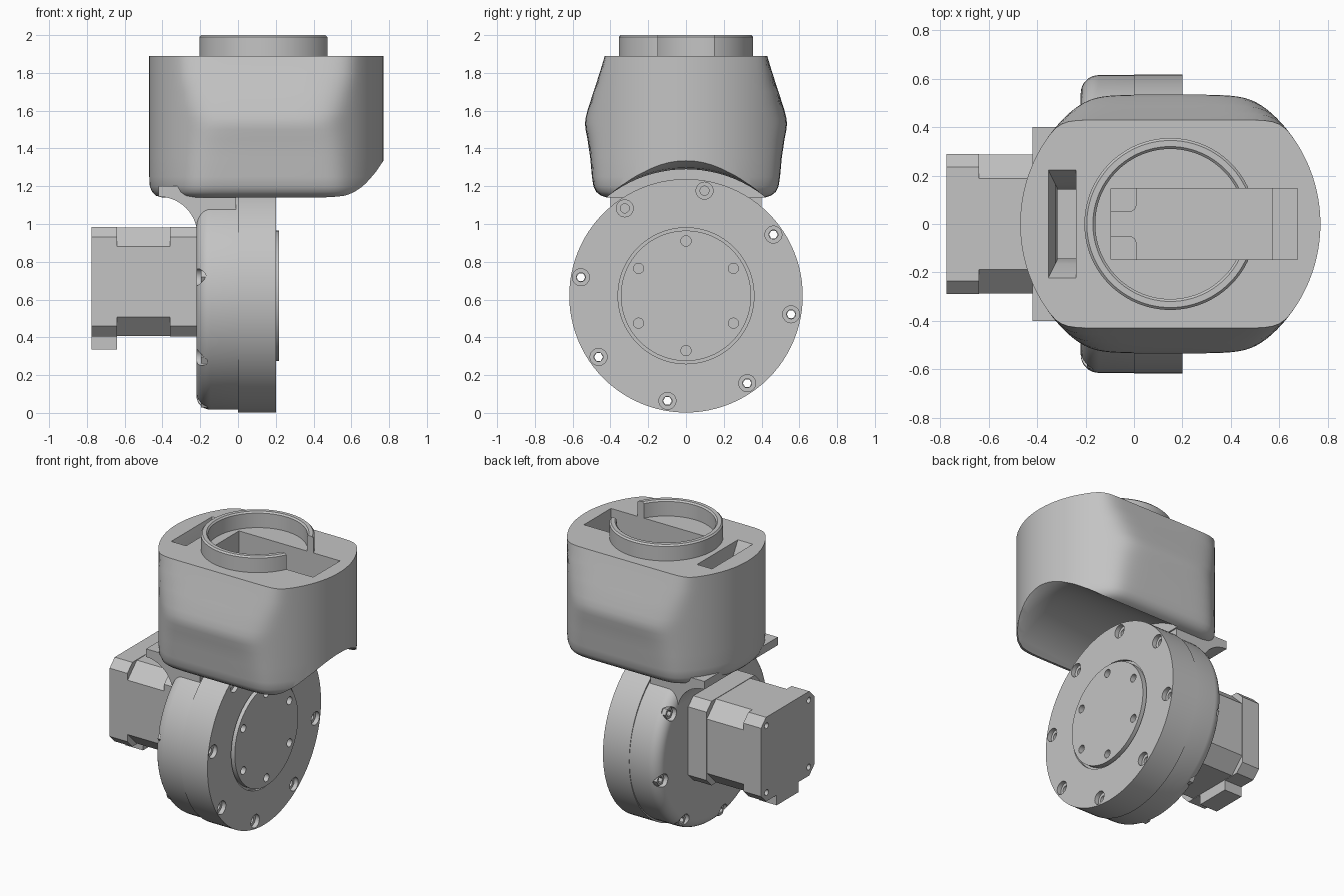
import bpy, bmesh, math
from mathutils import Vector

if "Cube" in bpy.data.objects:
    bpy.data.objects.remove(bpy.data.objects["Cube"], do_unlink=True)

grey = bpy.data.materials.new("plain grey")
grey.use_nodes = True
COLOUR = (0.55, 0.55, 0.55, 1)
grey.diffuse_color = COLOUR
grey.node_tree.nodes["Principled BSDF"].inputs["Base Color"].default_value = COLOUR

WHEEL_Z = 0.62      # wheel axle height
MOTOR_Z = 0.695     # motor centre height
BODY_X = 0.15       # body centre line
parts = []


def loft(name, rings, closed=False):
    """Bridge rings of points; cap the ends, or join last to first when closed."""
    bm = bmesh.new()
    loops = [[bm.verts.new(p) for p in ring] for ring in rings]
    n = len(loops[0])
    pairs = list(zip(loops, loops[1:]))
    if closed:
        pairs.append((loops[-1], loops[0]))
    else:
        bm.faces.new(loops[0])
        bm.faces.new(loops[-1])
    for a, b in pairs:
        for i in range(n):
            j = (i + 1) % n
            bm.faces.new((a[i], a[j], b[j], b[i]))
    bmesh.ops.recalc_face_normals(bm, faces=bm.faces)
    mesh = bpy.data.meshes.new(name)
    bm.to_mesh(mesh)
    bm.free()
    mesh.materials.append(grey)
    obj = bpy.data.objects.new(name, mesh)
    bpy.context.collection.objects.link(obj)
    parts.append(obj)
    return obj


def turn_x(name, profile, y=0, z=WHEEL_Z, seg=96, tall=1, closed=False):
    """Turn (x, radius) pairs about an axle along x."""
    angles = [math.tau * i / seg for i in range(seg)]
    return loft(name, [[(x, y + r * math.cos(a), z + tall * r * math.sin(a)) for a in angles]
                       for x, r in profile], closed)


def slab(name, outline, a, b, axis):
    """Extrude a 2D outline along x or y."""
    if axis == "x":
        return loft(name, [[(d, u, v) for u, v in outline] for d in (a, b)])
    return loft(name, [[(u, d, v) for u, v in outline] for d in (a, b)])


def rect(x0, x1, y0, y1, z):
    return [(x0, y0, z), (x1, y0, z), (x1, y1, z), (x0, y1, z)]


def box(name, x0, x1, y0, y1, z0, z1):
    return loft(name, [rect(x0, x1, y0, y1, z) for z in (z0, z1)])


def cut(targets, cutters):
    for obj in targets:
        bpy.context.view_layer.objects.active = obj
        for c in cutters:
            mod = obj.modifiers.new("cut", "BOOLEAN")
            mod.operation = "DIFFERENCE"
            mod.solver = "EXACT"
            mod.object = c
            bpy.ops.object.modifier_apply(modifier=mod.name)
    for c in cutters:
        parts.remove(c)
        bpy.data.objects.remove(c, do_unlink=True)


# Wheel: front half with a raised hub disc, rear half with a rounded edge
front = turn_x("wheel_front", [(0, .618), (.2, .618), (.2, .36), (.18, .36),
                               (.18, .345), (.217, .345)])
edge = [(-.145 - .075 * math.sin(t), .54 + .075 * math.cos(t))
        for t in [math.pi / 2 * i / 8 for i in range(9)]]
rear = turn_x("wheel_rear", [(0, .615)] + edge, tall=.98)

# Rim bolt holes with a recess at each end, and hub holes
holes = []
for k in range(8):
    a = math.radians(80 + 45 * k)
    y, z = .565 * math.cos(a), WHEEL_Z + .565 * math.sin(a)
    holes.append(turn_x("rim_hole", [(-.3, .045), (-.165, .045), (-.165, .024),
                                     (.17, .024), (.17, .045), (.3, .045)], y, z, 24))
    turn_x("rim_nut", [(-.16, .04), (-.195, .04), (-.195, .023), (-.16, .023)],
           y, z, 6, closed=True)
cut([front, rear], holes)
hub_holes = []
for k in range(6):
    a = math.radians(90 + 60 * k)
    hub_holes.append(turn_x("hub_hole", [(.17, .027), (.3, .027)], .29 * math.cos(a),
                            WHEEL_Z + .29 * math.sin(a), 20))
cut([front], hub_holes)


# Motor: square with cut corners, deeper cuts on the middle section
def octagon(half, c):
    k = half - c
    return [(y, MOTOR_Z + z) for y, z in ((half, k), (k, half), (-k, half), (-half, k),
                                          (-half, -k), (-k, -half), (k, -half), (half, -k))]


slab("motor_middle", octagon(.287, .1), -.64, -.36, "x")
slab("motor_flange", octagon(.29, .055), -.36, -.2, "x")
cap = slab("motor_end_cap", octagon(.29, .055), -.775, -.64, "x")
cut([cap], [turn_x("screw_hole", [(-.8, .02), (-.74, .02)], y, MOTOR_Z + z, 16)
            for y in (-.23, .23) for z in (-.23, .23)])
box("motor_connector", -.775, -.64, -.12, .12, .335, .42)

# Neck: curved web joining the rear wheel half to the body
fillet = [(-.42 + .205 * math.sin(t), .94 + .205 * math.cos(t))
          for t in [math.pi / 2 * i / 10 for i in range(11)]]
slab("neck", fillet + [(-.01, .94), (-.01, 1.2), (-.42, 1.2)], -.4, .4, "y")


# Body: round plan with flattened sides, lofted upward
def outline(z, width, radius, n=144, p=26):
    ring = []
    for i in range(n):
        a = math.tau * i / n
        r = ((1 / radius) ** p + (abs(math.sin(a)) / width) ** p) ** (-1 / p)
        ring.append((BODY_X + r * math.cos(a), r * math.sin(a), z))
    return ring


levels = [(1.14, .42, .55), (1.15, .45, .585), (1.17, .475, .605), (1.2, .49, .617),
          (1.25, .498, .62), (1.35, .507, .62), (1.45, .522, .62), (1.5, .532, .62),
          (1.53, .535, .62), (1.56, .532, .62), (1.6, .522, .62), (1.7, .49, .62),
          (1.8, .457, .62), (1.89, .43, .62)]
body = loft("body", [outline(*level) for level in levels])

# Collar on top of the body
collar_profile = [(.355, 1.88), (.355, 1.99), (.345, 2), (.32, 2), (.31, 1.99), (.31, 1.88)]
collar = loft("collar", [[(BODY_X + r * math.cos(math.tau * i / 96),
                           r * math.sin(math.tau * i / 96), z) for i in range(96)]
                         for r, z in collar_profile], closed=True)

# Wheel arch, side slot and the pocket that also opens the collar
arch = turn_x("arch_cutter", [(0, .67), (.6, .67), (.68, .678), (.73, .692),
                              (.77, .715), (.85, .76)])
slot = loft("slot_cutter", [rect(-.315, -.24, -.143, .143, 1.45),
                            rect(-.315, -.24, -.143, .143, 1.72),
                            rect(-.325, -.24, -.165, .165, 1.79),
                            rect(-.355, -.24, -.225, .225, 1.895)])
cut([body], [arch, slot])
cut([body, collar], [box("pocket_cutter", -.095, .675, -.147, .147, 1.42, 2.1)])

# Fittings inside the pocket
box("pocket_step", .57, .68, -.15, .15, 1.41, 1.55)
for s in (-1, 1):
    corner = [Vector((-.02 + .03 * math.sin(t), s * (.08 - .03 * math.cos(t))))
              for t in [math.pi / 2 * i / 6 for i in range(7)]]
    plan = [(-.1, s * .05)] + [tuple(c) for c in corner] + [(.01, s * .15), (-.1, s * .15)]
    loft("pocket_boss", [[(x, y, z) for x, y in plan] for z in (1.41, 1.6)])

# Smooth the curved surfaces, keep hard edges
bpy.ops.object.select_all(action="DESELECT")
for obj in parts:
    obj.select_set(True)
bpy.context.view_layer.objects.active = body
bpy.ops.object.shade_smooth_by_angle(angle=math.radians(32))
